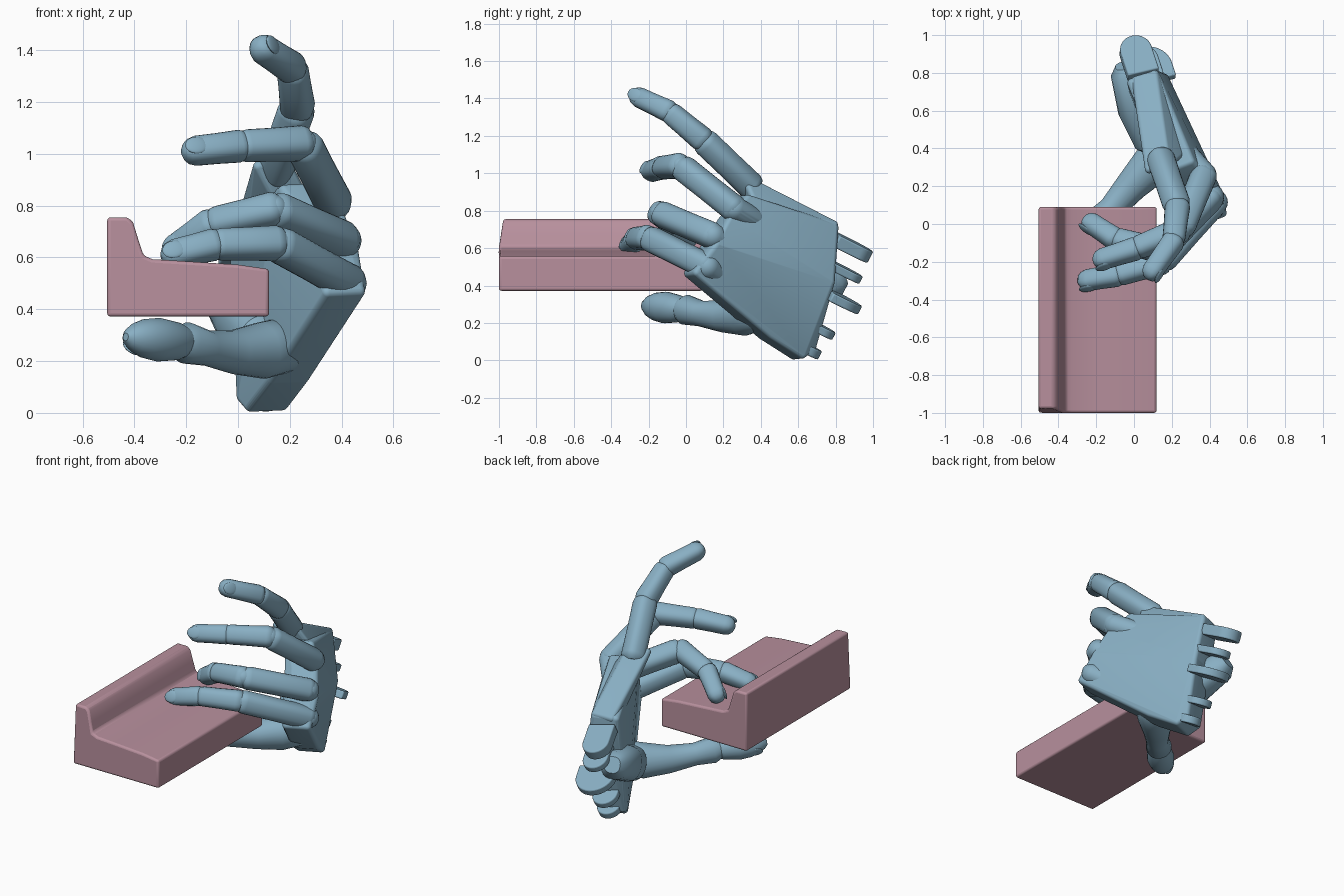
import bpy, bmesh, math
from mathutils import Vector as V

if "Cube" in bpy.data.objects:
    bpy.data.objects.remove(bpy.data.objects["Cube"])


def material(name, rgb):
    m = bpy.data.materials.new(name)
    m.diffuse_color = (*rgb, 1)
    m.use_nodes = True
    m.node_tree.nodes["Principled BSDF"].inputs["Base Color"].default_value = m.diffuse_color
    return m


BLUE = material("blue", (0.25, 0.43, 0.55))
PINK = material("pink", (0.48, 0.28, 0.34))


def finish(bm, name, mat, bevel=0, angle=35):
    bmesh.ops.recalc_face_normals(bm, faces=bm.faces)
    me = bpy.data.meshes.new(name)
    bm.to_mesh(me)
    bm.free()
    ob = bpy.data.objects.new(name, me)
    bpy.context.collection.objects.link(ob)
    me.materials.append(mat)
    if bevel:
        b = ob.modifiers.new("bevel", 'BEVEL')
        b.width, b.segments = bevel, 3
    bpy.ops.object.select_all(action='DESELECT')
    ob.select_set(True)
    bpy.context.view_layer.objects.active = ob
    bpy.ops.object.shade_smooth_by_angle(angle=math.radians(angle))
    return ob


def rounded_hull(name, pts, r):
    """Convex block with every corner rounded by radius r."""
    bm = bmesh.new()
    for p in pts:
        ret = bmesh.ops.create_icosphere(bm, subdivisions=3, radius=r)
        bmesh.ops.translate(bm, verts=ret["verts"], vec=V(p))
    cloud = [v.co.copy() for v in bm.verts]
    bm.clear()
    for c in cloud:
        bm.verts.new(c)
    bmesh.ops.convex_hull(bm, input=bm.verts)
    bmesh.ops.delete(bm, geom=[v for v in bm.verts if not v.link_faces], context='VERTS')
    finish(bm, name, BLUE)


def loft(name, path, radii, up, n=24, power=0.8):
    """Soft-square tube through path; up sets the back-of-hand direction."""
    path = [V(p) for p in path]
    bm = bmesh.new()
    rings = []
    for i, p in enumerate(path):
        t = (path[min(i + 1, len(path) - 1)] - path[max(i - 1, 0)]).normalized()
        s = t.cross(up).normalized()
        u = s.cross(t)
        ring = []
        for k in range(n):
            a = 2 * math.pi * k / n
            c, d = math.cos(a), math.sin(a)
            c = math.copysign(abs(c) ** power, c)
            d = math.copysign(abs(d) ** power, d)
            ring.append(bm.verts.new(p + radii[i] * (s * c + u * d)))
        rings.append(ring)
    for a, b in zip(rings, rings[1:]):
        for k in range(n):
            bm.faces.new((a[k], a[(k + 1) % n], b[(k + 1) % n], b[k]))
    bm.faces.new(rings[0])
    bm.faces.new(rings[-1])
    finish(bm, name, BLUE)


def bone(name, a, b, ra, rb, up, tip=False):
    d = (b - a).normalized()
    L = (b - a).length
    st = [(-0.5 * ra, 0.6 * ra), (-0.25 * ra, 0.9 * ra), (0.1 * ra, ra),
          (L * 0.5, (ra + rb) * 0.49)]
    if tip:
        st += [(L - 0.3 * rb, rb), (L + 0.2 * rb, 0.85 * rb),
               (L + 0.5 * rb, 0.6 * rb), (L + 0.68 * rb, 0.25 * rb)]
    else:
        st += [(L - 0.45 * rb, rb), (L - 0.1 * rb, 0.93 * rb), (L + 0.2 * rb, 0.65 * rb)]
    loft(name, [a + d * t for t, r in st], [r for t, r in st], up)


def ellipsoid(name, c, axes, sizes):
    bm = bmesh.new()
    bmesh.ops.create_uvsphere(bm, u_segments=20, v_segments=12, radius=1)
    for v in bm.verts:
        v.co = c + sum((ax * s * k for ax, s, k in zip(axes, sizes, v.co)), V())
    finish(bm, name, BLUE)


def nail(name, a, b, r, up):
    d = (b - a).normalized()
    s = d.cross(up).normalized()
    u = s.cross(d)
    ellipsoid(name, b - d * 0.2 * r + u * r * 0.86, (d, s, u), (r * 0.85, r * 0.66, r * 0.2))


# Fingers: knuckle, two bends, tip
fingers = {
    "index": [(0.14, 0.35, 0.93), (0.23, 0.09, 1.18), (0.21, -0.09, 1.33), (0.09, -0.26, 1.41)],
    "middle": [(0.37, 0.26, 0.81), (0.25, -0.03, 1.04), (0.01, -0.13, 1.03), (-0.18, -0.19, 1.01)],
    "ring": [(0.41, 0.145, 0.665), (0.14, -0.14, 0.785), (-0.1, -0.08, 0.73), (-0.235, 0.01, 0.635)],
    "little": [(0.43, 0.115, 0.50), (0.15, -0.20, 0.655), (-0.09, -0.27, 0.65), (-0.26, -0.30, 0.61)],
}
arms = {"middle": (0.28, 0.36, 0.75), "ring": (0.31, 0.26, 0.60), "little": (0.31, 0.21, 0.42)}
for name, pts in fingers.items():
    p = [V(q) for q in pts]
    up = ((p[1] + p[2]) / 2 - (p[0] + p[3]) / 2).normalized()
    if name != "ring":
        up += V((0, -0.7, 0))
    r = [0.07, 0.066, 0.06, 0.055]
    for i, part in enumerate(("lower", "middle", "tip")):
        bone(f"{name}_finger_{part}", p[i], p[i + 1], r[i], r[i + 1] * (1 if i else 1.05),
             up, tip=i == 2)
    for i in (1, 2):
        d = (p[i + 1] - p[i - 1]).normalized()
        s = d.cross(up).normalized()
        ellipsoid(f"{name}_finger_hinge_{i}", p[i], (d, s, s.cross(d)), [r[i] * 0.85] * 3)
    nail(f"{name}_nail", p[2], p[3], r[3], up)
    # Round knuckle sinking into the palm
    if name in arms:
        rounded_hull(f"{name}_knuckle", [p[0], arms[name]], 0.067)

# Thumb
tup = V((-0.25, 0.2, -1))
loft("thumb_base", [(0.21, 0.42, 0.27), (0.17, 0.375, 0.26), (0.09, 0.31, 0.24), (-0.015, 0.2, 0.235),
                    (-0.12, 0.08, 0.25), (-0.2, 0.0, 0.27), (-0.235, -0.035, 0.275)],
     [0.07, 0.105, 0.108, 0.085, 0.068, 0.08, 0.055], tup, power=0.95)
ta, tb = V((-0.22, -0.03, 0.275)), V((-0.395, -0.19, 0.29))
loft("thumb_tip", [ta.lerp(tb, t) for t in (-0.1, 0.1, 0.5, 0.8, 1.0, 1.15, 1.22)],
     [0.055, 0.073, 0.084, 0.075, 0.058, 0.035, 0.015], tup, power=0.95)
nail("thumb_nail", ta, ta.lerp(tb, 0.92), 0.062, V((-1, 0.2, -0.6)))


# Palm: two rounded blocks plus the thumb pad
def slab(name, outer, off, r):
    rounded_hull(name, outer + [tuple(V(p) + V(off)) for p in outer], r)


slab("palm", [(0.30, 0.33, 0.86), (0.39, 0.24, 0.75), (0.44, 0.17, 0.62), (0.465, 0.06, 0.47),
              (0.25, 0.455, 0.14), (0.17, 0.62, 0.035), (0.14, 0.67, 0.07),
              (0.16, 0.77, 0.42), (0.11, 0.79, 0.71)], (-0.12, -0.045, -0.005), 0.025)
slab("index_palm_bone", [(0.18, 0.32, 0.965), (0.11, 0.79, 0.725), (0.24, 0.37, 0.85),
                         (0.14, 0.75, 0.62)], (-0.1, -0.03, -0.015), 0.022)
loft("thumb_pad", [(-0.05, 0.84, 0.45), (-0.04, 0.8, 0.43), (0.02, 0.62, 0.36), (0.1, 0.46, 0.28),
                   (0.13, 0.42, 0.26)], [0.05, 0.085, 0.11, 0.11, 0.07], V((-1, -0.3, 0)))

# Wrist hinge ears: flat round-ended tabs stacked across the wrist
W = V((0.06, 0.46, 0.88)).normalized()
D = V((-0.28, 0.8, -0.5))
D = (D - W * D.dot(W)).normalized()
S = W.cross(D)


def ear(name, c, r, thick, reach):
    bm = bmesh.new()
    c = V(c)
    n = 24
    outline = [D * r * math.sin(math.pi * k / n) + S * r * math.cos(math.pi * k / n)
               for k in range(n + 1)] + [-S * r - D * reach, S * r - D * reach]
    f = bm.faces.new([bm.verts.new(c + o - W * thick / 2) for o in outline])
    ret = bmesh.ops.extrude_face_region(bm, geom=[f])
    bmesh.ops.translate(bm, vec=W * thick,
                        verts=[g for g in ret["geom"] if isinstance(g, bmesh.types.BMVert)])
    finish(bm, name, BLUE, bevel=0.008)


for i, (c, r, t, reach) in enumerate([((0.01, 0.91, 0.59), 0.085, 0.07, 0.14),
                                      ((0.05, 0.865, 0.465), 0.08, 0.045, 0.12),
                                      ((0.08, 0.82, 0.325), 0.125, 0.05, 0.08),
                                      ((0.08, 0.72, 0.165), 0.08, 0.045, 0.12),
                                      ((0.10, 0.65, 0.06), 0.075, 0.05, 0.1)]):
    ear(f"wrist_ear_{i + 1}", c, r, t, reach)

# Held block: L-shaped profile swept along y
bm = bmesh.new()
prof = [(-0.505, 0.372), (0.12, 0.372), (0.12, 0.555), (0.0, 0.572), (-0.2, 0.585), (-0.33, 0.593),
        (-0.365, 0.608), (-0.385, 0.67), (-0.405, 0.735), (-0.425, 0.755), (-0.505, 0.755)]
face = bm.faces.new([bm.verts.new((x, 0.09, z)) for x, z in prof])
ret = bmesh.ops.extrude_face_region(bm, geom=[face])
front = [g for g in ret["geom"] if isinstance(g, bmesh.types.BMVert)]
bmesh.ops.translate(bm, verts=front, vec=(0, -1.09, 0))
for v in front:
    v.co.y += max(0, v.co.z - 0.6) * 0.15
ob = finish(bm, "held_block", PINK, bevel=0.013, angle=40)
ob.modifiers["bevel"].limit_method = 'ANGLE'
